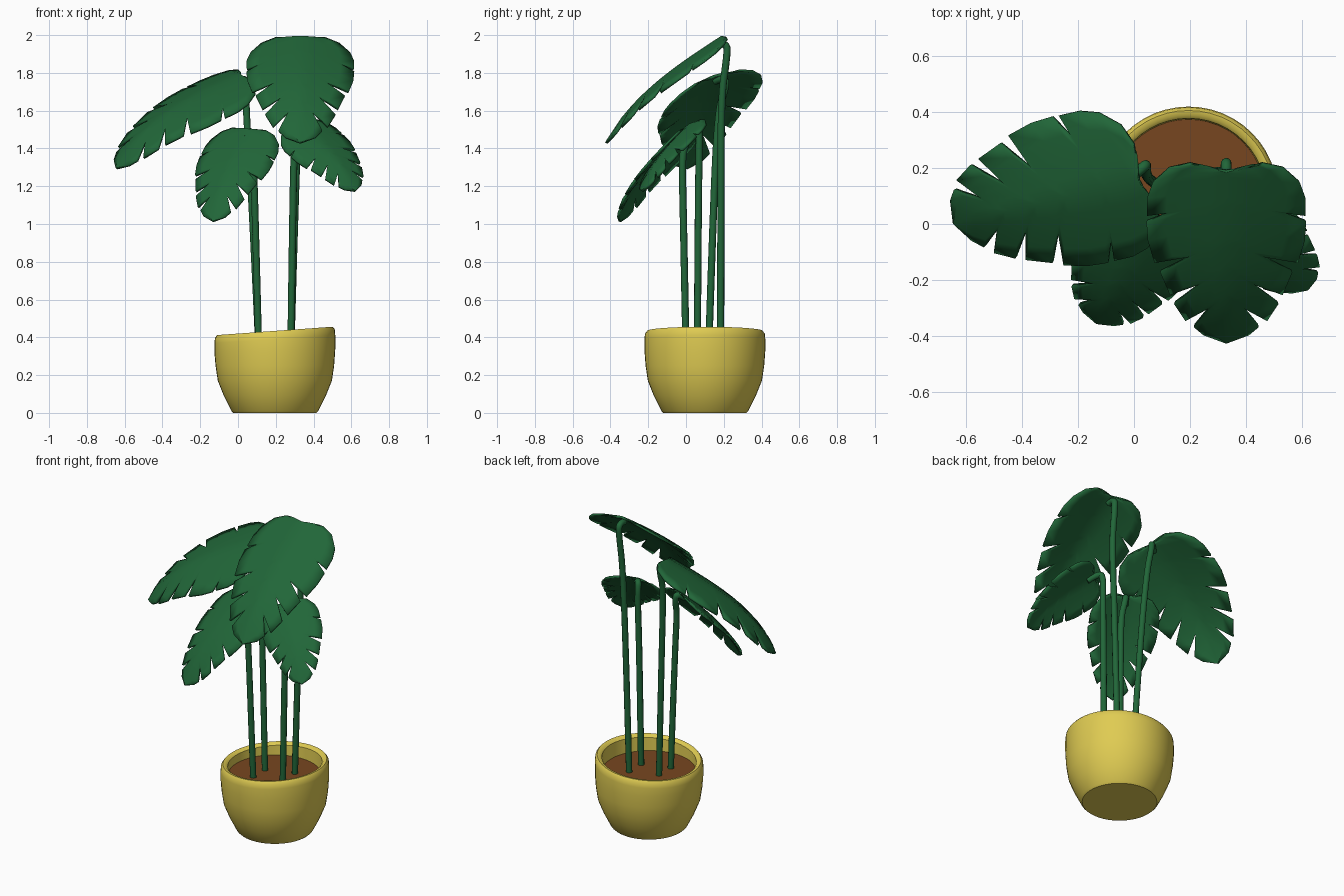
import bpy, bmesh, math
from mathutils import Vector

if "Cube" in bpy.data.objects:
    bpy.data.objects.remove(bpy.data.objects["Cube"])


def material(name, rgb):
    m = bpy.data.materials.new(name)
    m.diffuse_color = (*rgb, 1)
    m.use_nodes = True
    m.node_tree.nodes["Principled BSDF"].inputs["Base Color"].default_value = m.diffuse_color
    return m


GREEN = material("leaf_green", (0.015, 0.133, 0.040))
YELLOW = material("pot_yellow", (0.74, 0.60, 0.085))
BROWN = material("soil_brown", (0.185, 0.062, 0.014))
PX, PY = 0.195, 0.10          # pot centre


def finish(name, bm, mat, angle=40):
    me = bpy.data.meshes.new(name)
    bm.to_mesh(me)
    bm.free()
    ob = bpy.data.objects.new(name, me)
    bpy.context.collection.objects.link(ob)
    me.materials.append(mat)
    bpy.ops.object.select_all(action='DESELECT')
    ob.select_set(True)
    bpy.context.view_layer.objects.active = ob
    bpy.ops.object.shade_smooth_by_angle(angle=math.radians(angle))
    return ob


# Pot: lathed profile, rim sloping up towards +x
profile = [(0, 0), (0.22, 0), (0.23, 0.01), (0.27, 0.09), (0.302, 0.17),
           (0.314, 0.25), (0.32, 0.33), (0.32, 0.39), (0.317, 0.42),
           (0.306, 0.434), (0.29, 0.432), (0.278, 0.42), (0.273, 0.32), (0, 0.32)]
N = 48
bm = bmesh.new()
rings = []
for r, z in profile:
    ring = []
    for i in range(N):
        a = 2 * math.pi * i / N
        x, y = r * math.cos(a), r * math.sin(a)
        slope = 0.072 * x * min(1, max(0, (z - 0.3) / 0.1)) if r > 0.274 else 0
        ring.append(bm.verts.new((PX + x, PY + y, z + slope)))
    rings.append(ring)
for a, b in zip(rings, rings[1:]):
    for i in range(N):
        j = (i + 1) % N
        bm.faces.new((a[i], a[j], b[j], b[i]))
bmesh.ops.remove_doubles(bm, verts=bm.verts, dist=1e-5)
bmesh.ops.recalc_face_normals(bm, faces=bm.faces)
finish("pot", bm, YELLOW)

# Soil disc
bpy.ops.mesh.primitive_cylinder_add(vertices=N, radius=0.276, depth=0.03,
                                    location=(PX, PY, 0.333))
soil = bpy.context.object
soil.name = "soil"
soil.data.materials.append(BROWN)

# Half leaf outline: (position on midrib, position along, distance out)
OUTLINE = [(0, -.005, .05), (.002, -.02, .13), (.008, .01, .205), (.02, .08, .262),
           (.06, .15, .282), (.11, .228, .282), (.13, .20, .20), (.15, .255, .284),
           (.20, .34, .279), (.26, .44, .255), (.29, .385, .125), (.32, .48, .235),
           (.38, .59, .20), (.41, .51, .09), (.45, .635, .185), (.52, .725, .145),
           (.55, .63, .06), (.60, .755, .115), (.68, .80, .08), (.83, .84, 0)]
LENGTH, CROSS = 0.83, 4


def leaf(name, base, heading, pitch0, pitch1, roll, k):
    h = Vector((*heading, 0)).normalized()
    up = Vector((0, 0, 1))
    side = h.cross(up)
    roll = math.radians(roll)

    def place(s, w):
        # walk along the drooping midrib, then step sideways
        pos = Vector(base)
        steps = 24
        for i in range(steps):
            t = max(0, s * (i + 0.5) / steps / LENGTH)
            p = math.radians(pitch0 + (pitch1 - pitch0) * t * t)
            pos += (h * math.cos(p) - up * math.sin(p)) * (s * k / steps)
        p = math.radians(pitch0 + (pitch1 - pitch0) * max(0, s / LENGTH) ** 2)
        n = h * math.sin(p) + up * math.cos(p)
        lat = side * math.cos(roll) + n * math.sin(roll)
        nor = n * math.cos(roll) - side * math.sin(roll)
        return pos + (lat * w - nor * (0.12 * abs(w) + 0.28 * w * w)) * k

    bm = bmesh.new()
    for sgn in (1, -1):
        rows = [[bm.verts.new(place(r + (s - r) * c / CROSS, sgn * w * c / CROSS))
                 for c in range(CROSS + 1)] for r, s, w in OUTLINE]
        for a, b in zip(rows, rows[1:]):
            for c in range(CROSS):
                f = (a[c], a[c + 1], b[c + 1], b[c])
                bm.faces.new(f if sgn > 0 else f[::-1])
    bmesh.ops.remove_doubles(bm, verts=bm.verts, dist=2e-4)
    bmesh.ops.recalc_face_normals(bm, faces=bm.faces)
    ob = finish(name, bm, GREEN)
    sol = ob.modifiers.new("thickness", 'SOLIDIFY')
    sol.thickness, sol.offset = 0.014, 0


def stem(name, pts, radius=0.019):
    cu = bpy.data.curves.new(name, 'CURVE')
    cu.dimensions = '3D'
    cu.bevel_depth, cu.bevel_resolution, cu.use_fill_caps = radius, 3, True
    sp = cu.splines.new('NURBS')
    sp.points.add(len(pts) - 1)
    for p, co in zip(sp.points, pts):
        p.co = (*co, 1)
    sp.order_u, sp.use_endpoint_u, sp.resolution_u = 3, True, 8
    cu.materials.append(GREEN)
    ob = bpy.data.objects.new(name, cu)
    bpy.context.collection.objects.link(ob)


# Leaves: base, heading, start droop, end droop, roll, scale
leaf("top_leaf", (0.33, 0.19, 1.99), (0, -1), 33, 61, 0, 1.0)
leaf("left_leaf", (0.02, 0.155, 1.785), (-0.965, -0.22), 23, 61, 18, 1.02)
leaf("front_leaf", (0.05, -0.01, 1.50), (-0.47, -0.88), 42, 70, 5, 0.75)
leaf("right_leaf", (0.325, 0.02, 1.525), (0.76, -0.65), 33, 60, -23, 0.63)

# Stems, each hooking over into its leaf
stem("top_stem", [(.28, .183, .33), (.305, .185, 1.2), (.325, .187, 1.68),
                  (.33, .215, 1.87), (.33, .22, 1.965), (.33, .16, 1.95)])
stem("left_stem", [(.11, .12, .33), (.075, .145, 1.1), (.043, .17, 1.6),
                   (.043, .21, 1.72), (.04, .21, 1.78), (-.02, .155, 1.755)])
stem("front_stem", [(.11, 0, .33), (.09, -.015, 1.1), (.08, -.022, 1.36),
                    (.075, .005, 1.44), (.065, .005, 1.5), (.035, -.04, 1.455)])
stem("right_stem", [(.28, .06, .33), (.29, .065, 1.1), (.298, .07, 1.4),
                    (.295, .07, 1.49), (.305, .055, 1.54), (.355, -.005, 1.49)])
